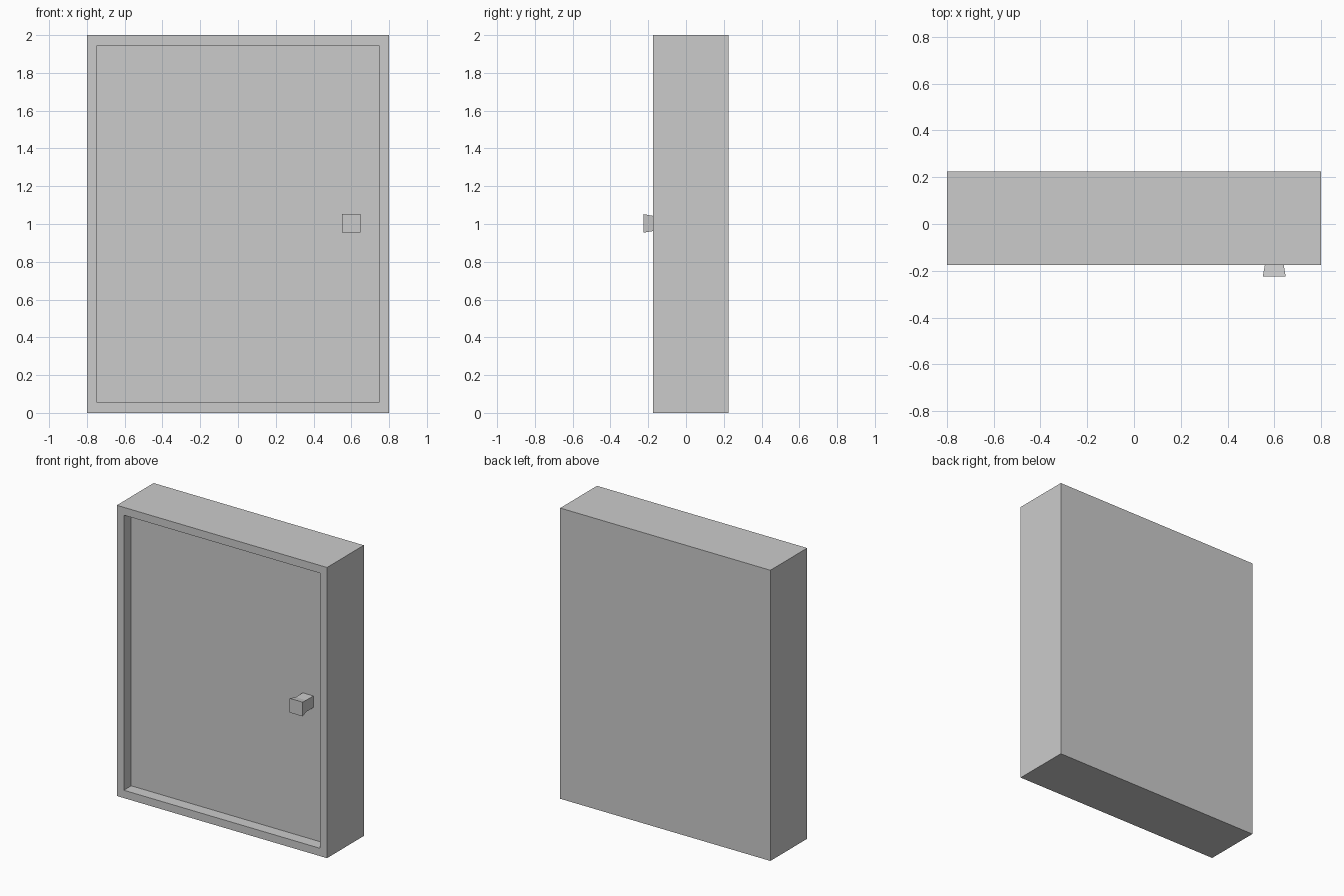
import bpy
import bmesh

if "Cube" in bpy.data.objects:
    bpy.data.objects.remove(bpy.data.objects["Cube"])


def add_object(name, bm):
    bmesh.ops.recalc_face_normals(bm, faces=bm.faces)
    mesh = bpy.data.meshes.new(name)
    bm.to_mesh(mesh)
    bm.free()
    obj = bpy.data.objects.new(name, mesh)
    bpy.context.collection.objects.link(obj)
    return obj


# Cabinet body: box whose front face is inset and pushed in to form the door panel
W, H, FRONT, BACK = 1.6, 2.0, -0.175, 0.225
BORDER, DEPTH = 0.076, 0.08
bm = bmesh.new()
bmesh.ops.create_cube(bm, size=1)
bmesh.ops.scale(bm, vec=(W, BACK - FRONT, H), verts=bm.verts)
bmesh.ops.translate(bm, vec=(0, (FRONT + BACK) / 2, H / 2), verts=bm.verts)
bm.normal_update()
front = min(bm.faces, key=lambda f: f.calc_center_median().y)
bmesh.ops.inset_region(bm, faces=[front], thickness=BORDER)
panel = bmesh.ops.extrude_discrete_faces(bm, faces=[front])["faces"][0]
bmesh.ops.translate(bm, vec=(0, DEPTH, 0), verts=panel.verts)
add_object("cabinet_body", bm)

# Door knob: square sections along y, flared head on a straight neck
bm = bmesh.new()
sections = [(-0.225, 0.049), (-0.173, 0.04), (FRONT + DEPTH, 0.04)]
rings = []
for y, h in sections:
    rings.append([bm.verts.new((0.6 + sx * h, y, 1.003 + sz * h))
                  for sx, sz in ((-1, -1), (1, -1), (1, 1), (-1, 1))])
for a, b in zip(rings, rings[1:]):
    for i in range(4):
        j = (i + 1) % 4
        bm.faces.new((a[i], a[j], b[j], b[i]))
bm.faces.new(rings[0])
bm.faces.new(rings[-1])
add_object("door_knob", bm)
